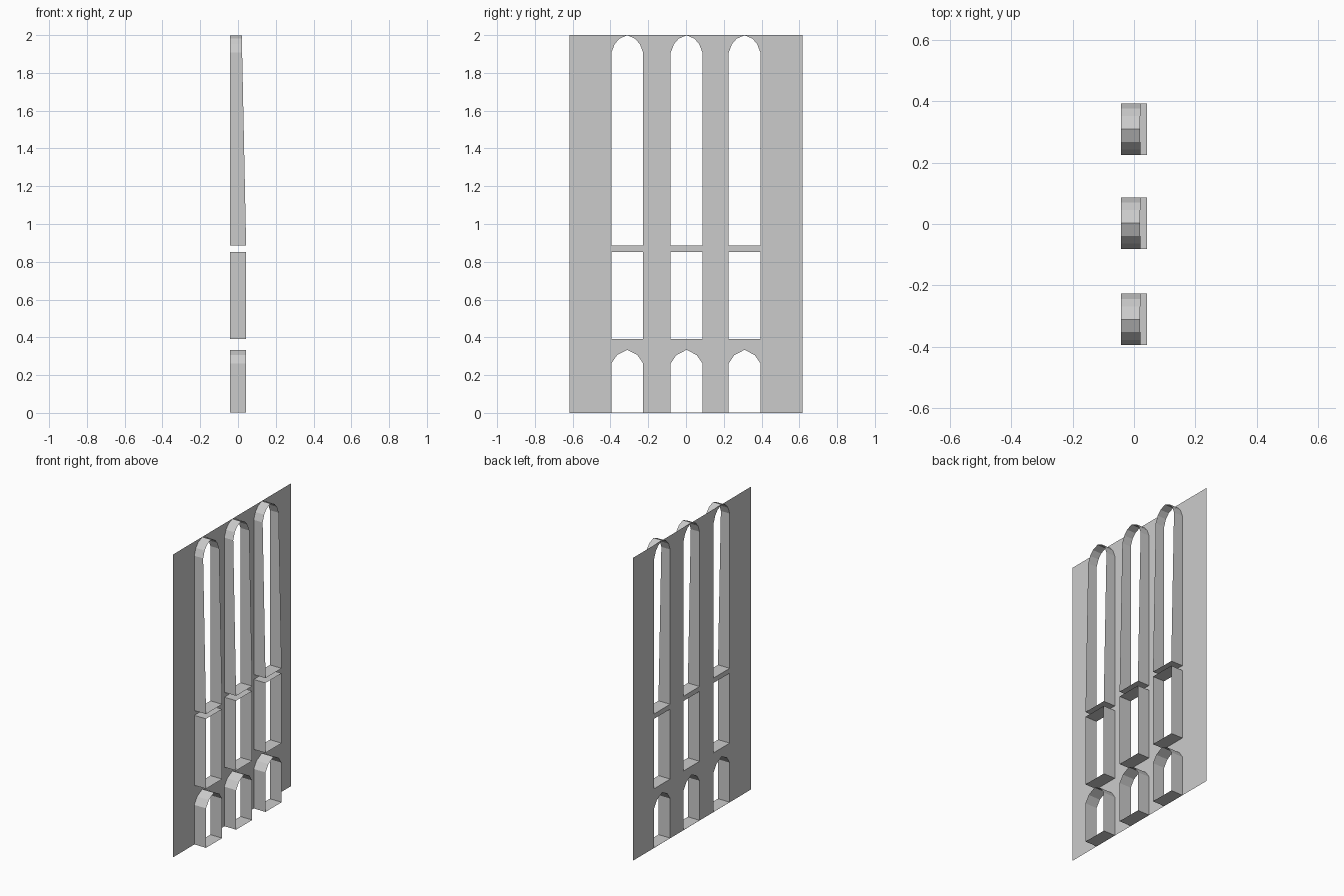
import bpy
import bmesh

cube = bpy.data.objects.get("Cube")
if cube:
    bpy.data.objects.remove(cube, do_unlink=True)

# One plain grey for the whole facade
grey = bpy.data.materials.new("plain_grey")
grey.use_nodes = True
colour = (0.6, 0.6, 0.6, 1)
grey.diffuse_color = colour
grey.node_tree.nodes["Principled BSDF"].inputs["Base Color"].default_value = colour

BACK, FRONT, TOP_FRONT = -0.043, 0.043, 0.02
HEIGHT, HALF_PANEL, HALF = 2.0, 0.617, 0.084
CENTRES = {"right": -0.311, "middle": 0.003, "left": 0.31}
SILL = 0.885


def finish(bm, name):
    mesh = bpy.data.meshes.new(name)
    bm.to_mesh(mesh)
    bm.free()
    mesh.materials.append(grey)
    obj = bpy.data.objects.new(name, mesh)
    bpy.context.collection.objects.link(obj)


def opening(bottom, half_top):
    """Closed outline (offset, height), mirrored from its right half."""
    right = [(HALF, bottom)] + half_top
    left = [(-y, z) for y, z in reversed(right) if y > 0]
    return right + left


def front_depth(z):
    """Front edge leans back above the upper sill."""
    t = max(0, (z - SILL) / (HEIGHT - SILL))
    return FRONT + (TOP_FRONT - FRONT) * t


# Outlines of the three rows of openings
ROWS = {
    "lower_arch": opening(0.001, [(HALF, 0.262), (0.054, 0.306), (0, 0.334)]),
    "square_window": opening(0.391, [(HALF, 0.853)]),
    "tall_arch": opening(SILL, [(HALF, 1.907), (0.067, 1.952),
                                (0.042, 1.981), (0, 1.999)]),
}

# Thin back panel, filled around the openings
panel = bmesh.new()


def add_loop(points):
    verts = [panel.verts.new((BACK, y, z)) for y, z in points]
    for i, v in enumerate(verts):
        panel.edges.new((v, verts[(i + 1) % len(verts)]))


add_loop([(-HALF_PANEL, 0), (HALF_PANEL, 0),
          (HALF_PANEL, HEIGHT), (-HALF_PANEL, HEIGHT)])

# Projecting open frames around every opening
for row, outline in ROWS.items():
    for side, centre in CENTRES.items():
        points = [(centre + y, z) for y, z in outline]
        add_loop(points)
        frame = bmesh.new()
        back = [frame.verts.new((BACK, y, z)) for y, z in points]
        front = [frame.verts.new((front_depth(z), y, z)) for y, z in points]
        for i in range(len(points)):
            j = (i + 1) % len(points)
            frame.faces.new((back[i], back[j], front[j], front[i]))
        finish(frame, f"{row}_frame_{side}")

bmesh.ops.triangle_fill(panel, edges=panel.edges[:], use_beauty=True,
                        normal=(1, 0, 0))
for face in panel.faces:
    face.normal_update()
    if face.normal.x < 0:
        face.normal_flip()
finish(panel, "wall_panel")
